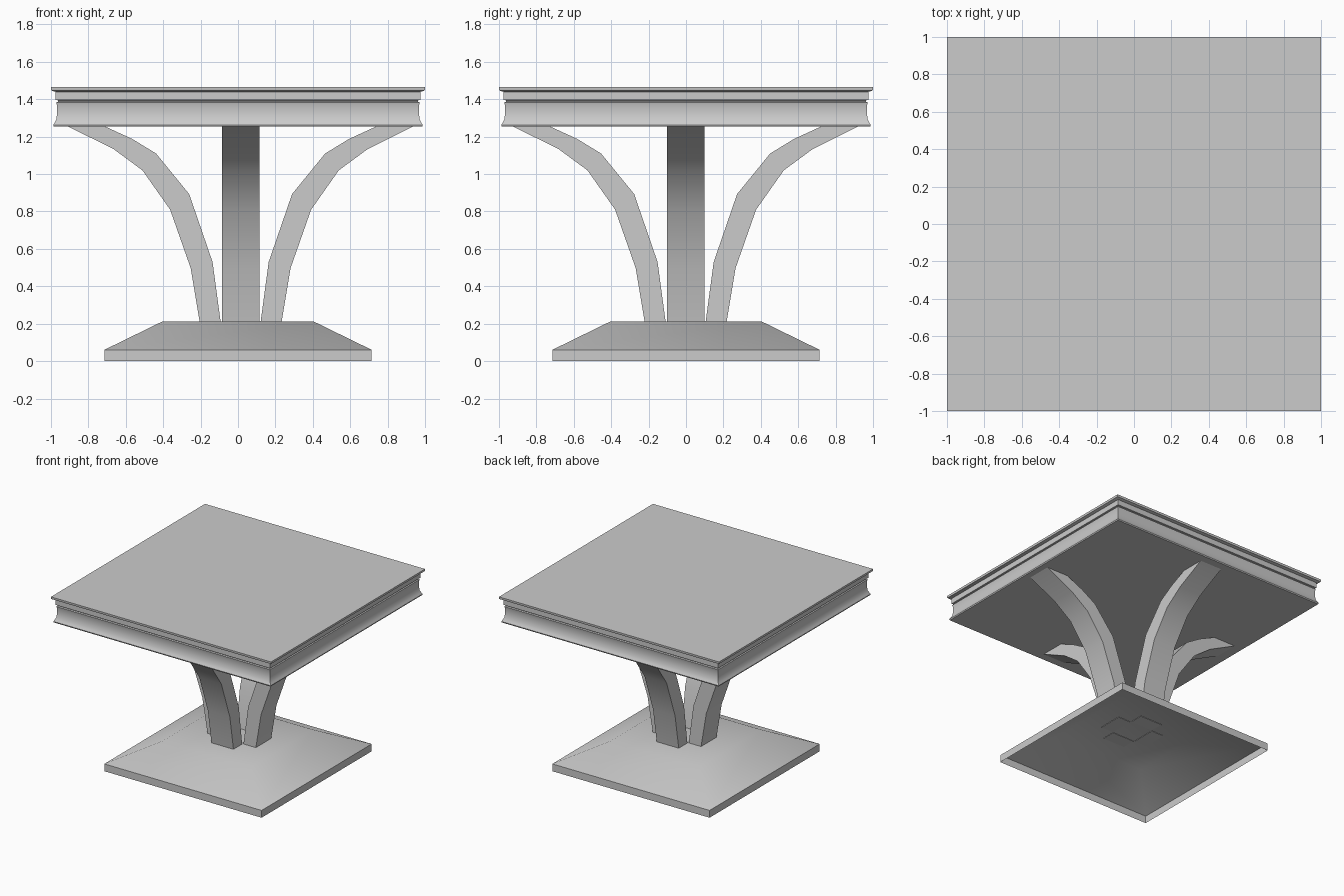
import bpy, bmesh, math
from mathutils import Matrix

if "Cube" in bpy.data.objects:
    bpy.data.objects.remove(bpy.data.objects["Cube"])


def finish(bm, name, angle):
    bmesh.ops.recalc_face_normals(bm, faces=bm.faces)
    mesh = bpy.data.meshes.new(name)
    bm.to_mesh(mesh)
    bm.free()
    ob = bpy.data.objects.new(name, mesh)
    bpy.context.collection.objects.link(ob)
    bpy.ops.object.select_all(action='DESELECT')
    ob.select_set(True)
    bpy.context.view_layer.objects.active = ob
    bpy.ops.object.shade_smooth_by_angle(angle=math.radians(angle))
    return ob


def square_loft(name, profile, cap_bottom, angle):
    """Stack square rings given as (half width, height), bottom to top."""
    bm = bmesh.new()
    rings = [[bm.verts.new((sx * h, sy * h, z))
              for sx, sy in ((-1, -1), (1, -1), (1, 1), (-1, 1))]
             for h, z in profile]
    for a, b in zip(rings, rings[1:]):
        for i in range(4):
            j = (i + 1) % 4
            bm.faces.new((a[i], a[j], b[j], b[i]))
    bm.faces.new(rings[-1])
    if cap_bottom:
        bm.faces.new(rings[0][::-1])
    return finish(bm, name, angle)


# Hollow plinth, open underneath
square_loft("base", [(0.715, 0), (0.715, 0.06), (0.402, 0.213)], False, 40)

# Moulded table top: flared lip, cove, fascia and thin slab
square_loft("table_top", [
    (0.985, 1.253), (0.988, 1.262), (0.98, 1.275), (0.971, 1.294),
    (0.967, 1.33), (0.967, 1.365), (0.972, 1.383), (0.962, 1.387),
    (0.962, 1.394), (0.975, 1.396), (0.975, 1.44), (0.99, 1.444),
    (0.998, 1.447), (1.0, 1.452), (1.0, 1.465)], True, 30)

# Four curved legs: side profile as (radius, height) for each edge
OUTER = [(0.219, 0.21), (0.267, 0.497), (0.377, 0.81),
         (0.525, 1.02), (0.68, 1.134), (0.922, 1.254)]
INNER = [(0.107, 0.21), (0.15, 0.53), (0.275, 0.893),
         (0.452, 1.11), (0.58, 1.188), (0.724, 1.254)]
HALF_WIDTH = 0.1


def curved_leg(name, turn):
    bm = bmesh.new()
    rings = [[bm.verts.new((r, y * HALF_WIDTH, z))
              for (r, z), y in ((o, -1), (o, 1), (i, 1), (i, -1))]
             for o, i in zip(OUTER, INNER)]
    for a, b in zip(rings, rings[1:]):
        for i in range(4):
            j = (i + 1) % 4
            bm.faces.new((a[i], a[j], b[j], b[i]))
    bm.faces.new(rings[0][::-1])
    bm.faces.new(rings[-1])
    bm.transform(Matrix.Translation((0.014, -0.002, 0)) @ Matrix.Rotation(turn, 4, 'Z'))
    finish(bm, name, 30)


for k, side in enumerate(("right", "back", "left", "front")):
    curved_leg(side + "_leg", k * math.pi / 2)
